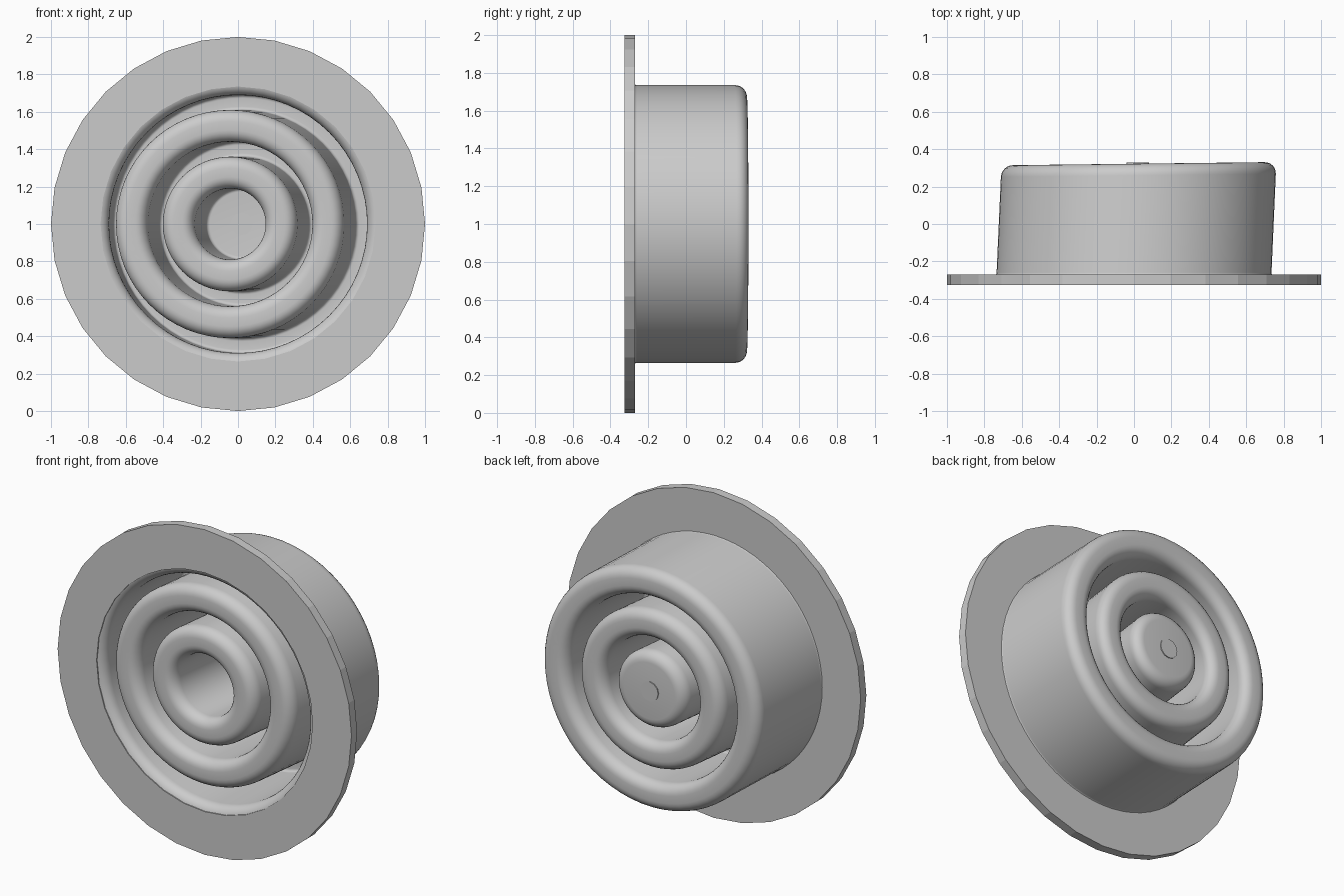
import bpy, bmesh, math
from mathutils import Vector

old = bpy.data.objects.get("Cube")
if old:
    bpy.data.objects.remove(old, do_unlink=True)

gray = bpy.data.materials.new("plain_gray")
gray.use_nodes = True
gray.diffuse_color = (0.6, 0.6, 0.6, 1)
gray.node_tree.nodes["Principled BSDF"].inputs["Base Color"].default_value = (0.6, 0.6, 0.6, 1)

CENTER_Z = 1.0
FRONT, BACK = -0.267, 0.30      # middle of the folded sheet
HALF = 0.0225                   # half of the sheet thickness


def revolve(name, profile, sides, warp=None, smooth=False):
    """Spin a closed (radius, depth) profile around the front-to-back axis."""
    bm = bmesh.new()
    rings = []
    for i in range(sides):
        a = math.tau * i / sides
        ring = []
        for r, y in profile:
            p = Vector((r * math.cos(a), y, r * math.sin(a)))
            if warp:
                p = warp(p, r)
            ring.append(bm.verts.new(p + Vector((0, 0, CENTER_Z))))
        rings.append(ring)
    n = len(profile)
    for i in range(sides):
        a, b = rings[i], rings[(i + 1) % sides]
        for j in range(n):
            k = (j + 1) % n
            if profile[j][0] < 1e-4 and profile[k][0] < 1e-4:
                continue        # nothing to fill along the axis
            bm.faces.new((a[j], a[k], b[k], b[j]))
    bmesh.ops.remove_doubles(bm, verts=bm.verts, dist=1e-5)
    bmesh.ops.recalc_face_normals(bm, faces=bm.faces)
    mesh = bpy.data.meshes.new(name)
    bm.to_mesh(mesh)
    bm.free()
    obj = bpy.data.objects.new(name, mesh)
    bpy.context.collection.objects.link(obj)
    mesh.materials.append(gray)
    if smooth:
        bpy.ops.object.select_all(action='DESELECT')
        obj.select_set(True)
        bpy.context.view_layer.objects.active = obj
        bpy.ops.object.shade_smooth_by_angle(angle=math.radians(40))
    return obj


def fillet(points, radius, steps=6):
    """Round the square corners of a path."""
    out = [points[0]]
    for prev, p, nxt in zip(points, points[1:], points[2:]):
        u, v = (prev - p).normalized(), (nxt - p).normalized()
        mid = p + (u + v) * radius
        for s in range(steps + 1):
            t = s / steps * math.pi / 2
            out.append(mid - v * radius * math.cos(t) - u * radius * math.sin(t))
    return out + [points[-1]]


def thicken(path, half):
    """Turn a path into a closed outline of constant thickness."""
    sides = ([], [])
    for i, p in enumerate(path):
        d = (path[min(i + 1, len(path) - 1)] - path[max(i - 1, 0)]).normalized()
        n = Vector((-d.y, d.x)) * half
        sides[0].append(tuple(p + n))
        sides[1].append(tuple(p - n))
    return sides[0] + sides[1][::-1]


def lean(p, r):
    """The folds lean sideways toward the back, and the back is slightly tilted."""
    t = min(max((p.y - FRONT) / (BACK - FRONT), 0), 1)
    inner = min(max((0.69 - r) / 0.06, 0), 1)
    start = -0.047 * inner
    return Vector((p.x + start + (0.025 - start) * t, p.y + 0.012 * p.x * t, p.z))


# Folded sheet: concentric walls joined alternately at the back and front
path = [Vector((0.76, -0.30))]
depth = -0.30
for i in range(5):
    radius = 0.7125 - 0.125 * i
    path.append(Vector((radius, depth)))
    depth = BACK if i % 2 == 0 else FRONT
    path.append(Vector((radius, depth)))
path.append(Vector((0, depth)))
revolve("folded_bellows", thicken(fillet(path, 0.04), HALF), 64, lean, smooth=True)

# Flat mounting ring
revolve("mounting_flange", [(0.735, -0.325), (1, -0.325), (1, -0.27), (0.735, -0.27)], 32)

# Small boss in the middle of the central cup
revolve("center_boss", [(0, 0.272), (0.06, 0.272), (0.06, 0.328), (0, 0.328)], 12,
        lambda p, r: p + Vector((0.02, 0, 0)))
